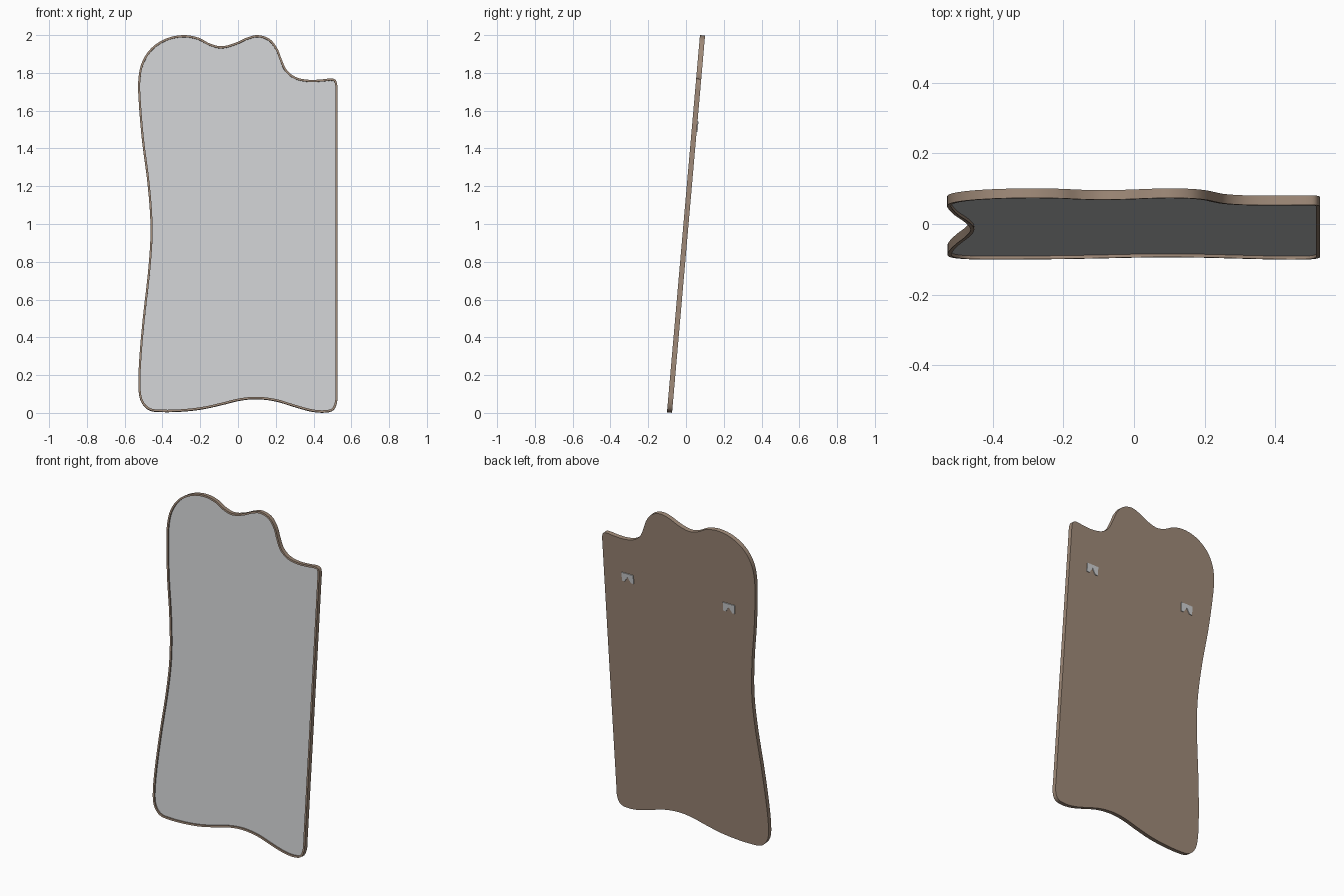
import bpy, bmesh, math
from mathutils import Vector, Matrix

if "Cube" in bpy.data.objects:
    bpy.data.objects.remove(bpy.data.objects["Cube"])

TILT = math.radians(5)      # panel leans back
T = 0.027                   # frame thickness
RIM, DEPTH = 0.011, 0.009   # rim width and recess depth
LEAN = Matrix.Translation((0, 0, 1)) @ Matrix.Rotation(-TILT, 4, 'X')


def material(name, rgb):
    m = bpy.data.materials.new(name)
    m.diffuse_color = (*rgb, 1)
    m.use_nodes = True
    m.node_tree.nodes["Principled BSDF"].inputs["Base Color"].default_value = m.diffuse_color
    return m


brown = material("brown frame", (0.35, 0.255, 0.19))
glass = material("mirror grey", (0.62, 0.63, 0.64))
steel = material("hanger steel", (0.62, 0.63, 0.64))

# Wavy outline, counter-clockwise seen from the front (x, z)
KEYS = [(-.41, .004), (-.30, .006), (-.19, .018), (-.08, .042), (.01, .064), (.1, .072),
        (.2, .06), (.3, .03), (.39, .006), (.46, .001), (.505, .014), (.525, .06),
        (.526, .12), (.526, 1.70), (.525, 1.74), (.515, 1.764), (.49, 1.77), (.45, 1.766),
        (.38, 1.763), (.31, 1.776), (.26, 1.813), (.232, 1.87), (.208, 1.93), (.167, 1.98),
        (.105, 2.0), (.05, 1.988), (-.02, 1.957), (-.09, 1.941), (-.15, 1.956),
        (-.21, 1.987), (-.29, 2.0), (-.38, 1.982), (-.46, 1.93), (-.51, 1.852),
        (-.528, 1.76), (-.525, 1.64), (-.508, 1.44), (-.482, 1.24), (-.466, 1.06),
        (-.464, .92), (-.477, .74), (-.504, .5), (-.523, .28), (-.527, .13),
        (-.513, .058), (-.472, .014)]


def smooth_loop(keys, steps=6):
    """Closed Hermite curve with tangents scaled to each span's length."""
    p = [Vector((x, (z - 1) * 1.0026)) for x, z in keys]
    n = len(p)
    tan = [(p[(i + 1) % n] - p[i - 1]).normalized() for i in range(n)]
    out = []
    for i in range(n):
        a, b = p[i], p[(i + 1) % n]
        d = (b - a).length
        for k in range(steps):
            t = k / steps
            h1 = 2 * t**3 - 3 * t**2 + 1
            out.append(a * h1 + b * (1 - h1) + tan[i] * d * (t**3 - 2 * t**2 + t)
                       + tan[(i + 1) % n] * d * (t**3 - t**2))
    return out


def inset(loop, w):
    n = len(loop)
    res = []
    for i in range(n):
        t = (loop[(i + 1) % n] - loop[i - 1]).normalized()
        res.append(loop[i] + Vector((-t.y, t.x)) * w)
    return res


def loft(name, rings, mat):
    """Join (loop, y) rings by walls and cap both ends."""
    bm = bmesh.new()
    vs = [[bm.verts.new((q.x, y, q.y)) for q in loop] for loop, y in rings]
    n = len(vs[0])
    for r0, r1 in zip(vs, vs[1:]):
        for i in range(n):
            j = (i + 1) % n
            bm.faces.new((r0[i], r0[j], r1[j], r1[i]))
    bm.faces.new(vs[0])
    bm.faces.new(vs[-1])
    bmesh.ops.recalc_face_normals(bm, faces=bm.faces)
    me = bpy.data.meshes.new(name)
    bm.to_mesh(me)
    bm.free()
    me.materials.append(mat)
    ob = bpy.data.objects.new(name, me)
    bpy.context.collection.objects.link(ob)
    ob.matrix_world = LEAN
    bpy.ops.object.select_all(action='DESELECT')
    ob.select_set(True)
    bpy.context.view_layer.objects.active = ob
    bpy.ops.object.shade_smooth_by_angle(angle=math.radians(35))
    return ob


outer = smooth_loop(KEYS)
inner = inset(outer, RIM)
front, back = -T / 2, T / 2
floor = front + DEPTH + 0.003

# Frame: back board, outer wall, thin rim and recess
loft("frame", [(outer, back), (outer, front), (inner, front), (inner, floor)], brown)
# Mirror sheet set into the recess
loft("mirror", [(inner, front + DEPTH), (inner, floor - 0.0005)], glass)

# Two notched wall hangers on the back
NOTCH = [(-.04, -.027), (-.022, -.027), (0, .006), (.022, -.027),
         (.04, -.027), (.04, .027), (-.04, .027)]
for side, cx in (("left", -0.34), ("right", 0.36)):
    shape = [Vector((cx + x, 0.518 + z)) for x, z in NOTCH]
    loft("hanger_" + side, [(shape, back - 0.002), (shape, back + 0.005)], steel)
